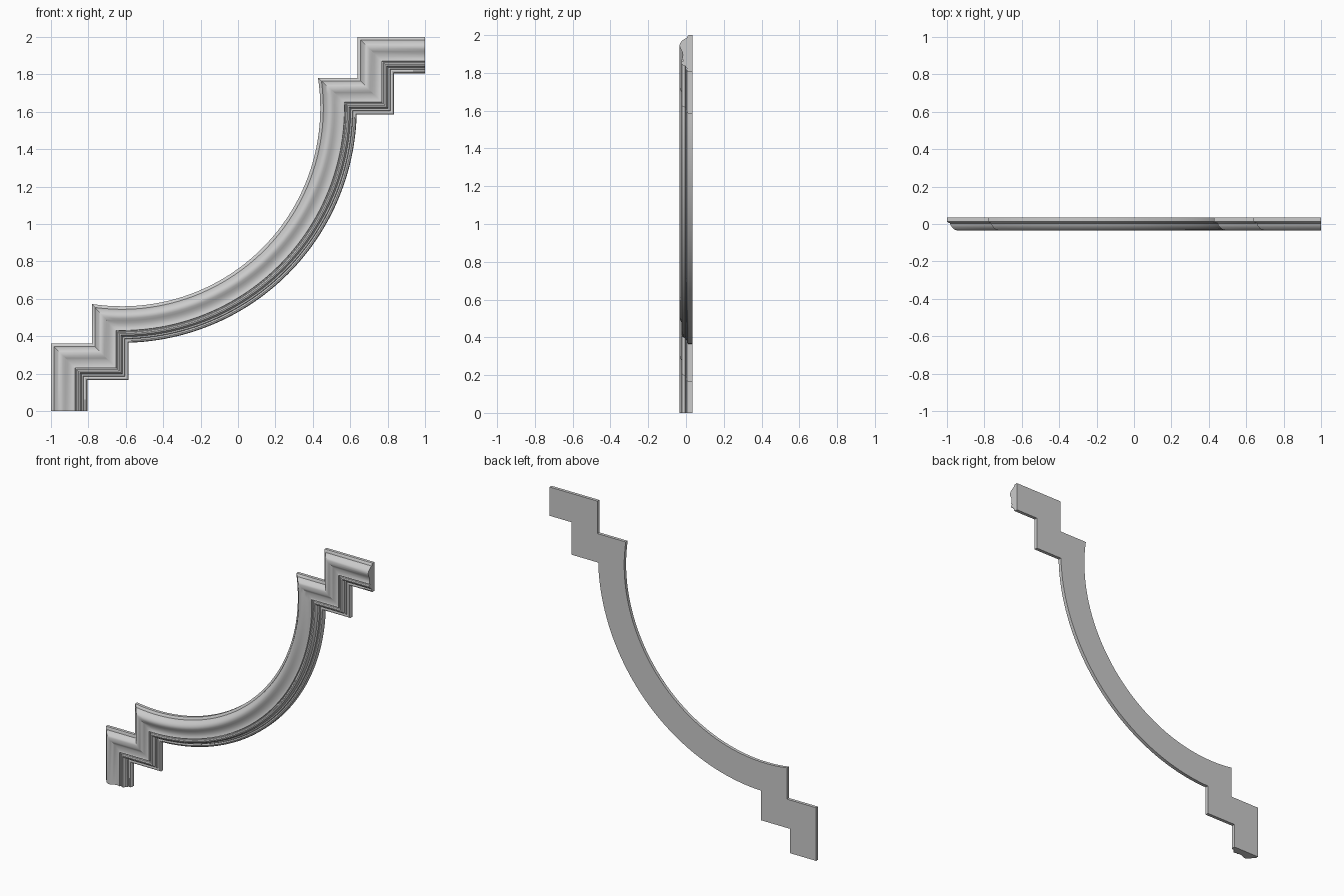
import bpy, bmesh, math

if "Cube" in bpy.data.objects:
    bpy.data.objects.remove(bpy.data.objects["Cube"])

# Moulding cross-section: (distance in from the outer edge, depth y)
PROFILE = [(0, .034), (0, .013), (.006, .008), (.016, .004), (.019, -.006),
           (.026, -.016), (.035, -.026), (.045, -.032), (.055, -.034),
           (.065, -.032), (.077, -.026), (.09, -.020), (.104, -.017),
           (.118, -.018), (.129, -.023), (.131, -.013), (.136, -.013),
           (.139, -.020), (.146, -.024), (.154, -.022), (.160, -.015),
           (.163, -.004), (.172, -.002), (.175, .006), (.183, .003),
           (.191, .006), (.195, .012), (.195, .034)]
CX, CZ, RADIUS = -.62, 1.62, 1.06   # big quarter arc
ARC_STEPS = 24                      # per half of the arc


def half_path(d):
    """Path offset by d: lower steps, then the arc up to its middle."""
    pts = [(-1 + d, 0), (-1 + d, .36 - d), (-.78 + d, .36 - d)]
    r = RADIUS + d
    a0 = math.asin((d - .78 - CX) / r)
    for i in range(ARC_STEPS + 1):
        a = a0 + (math.pi / 4 - a0) * i / ARC_STEPS
        pts.append((CX + r * math.sin(a), CZ - r * math.cos(a)))
    return pts


def full_path(d):
    """Lower half plus its reflection across the diagonal."""
    half = half_path(d)
    return half + [(1 - z, 1 - x) for x, z in reversed(half[:-1])]


# Corner moulding, swept with mitred corners
bm = bmesh.new()
rails = [[bm.verts.new((x, y, z)) for x, z in full_path(d)] for d, y in PROFILE]
for k, rail in enumerate(rails):
    nxt = rails[(k + 1) % len(rails)]
    for i in range(len(rail) - 1):
        bm.faces.new((rail[i], rail[i + 1], nxt[i + 1], nxt[i]))

# End caps
bm.faces.new([r[0] for r in rails])
bm.faces.new([r[-1] for r in reversed(rails)])
bmesh.ops.recalc_face_normals(bm, faces=bm.faces)

mesh = bpy.data.meshes.new("corner_moulding")
bm.to_mesh(mesh)
bm.free()
obj = bpy.data.objects.new("corner_moulding", mesh)
bpy.context.collection.objects.link(obj)
bpy.context.view_layer.objects.active = obj
obj.select_set(True)
bpy.ops.object.shade_smooth_by_angle(angle=math.radians(32))
